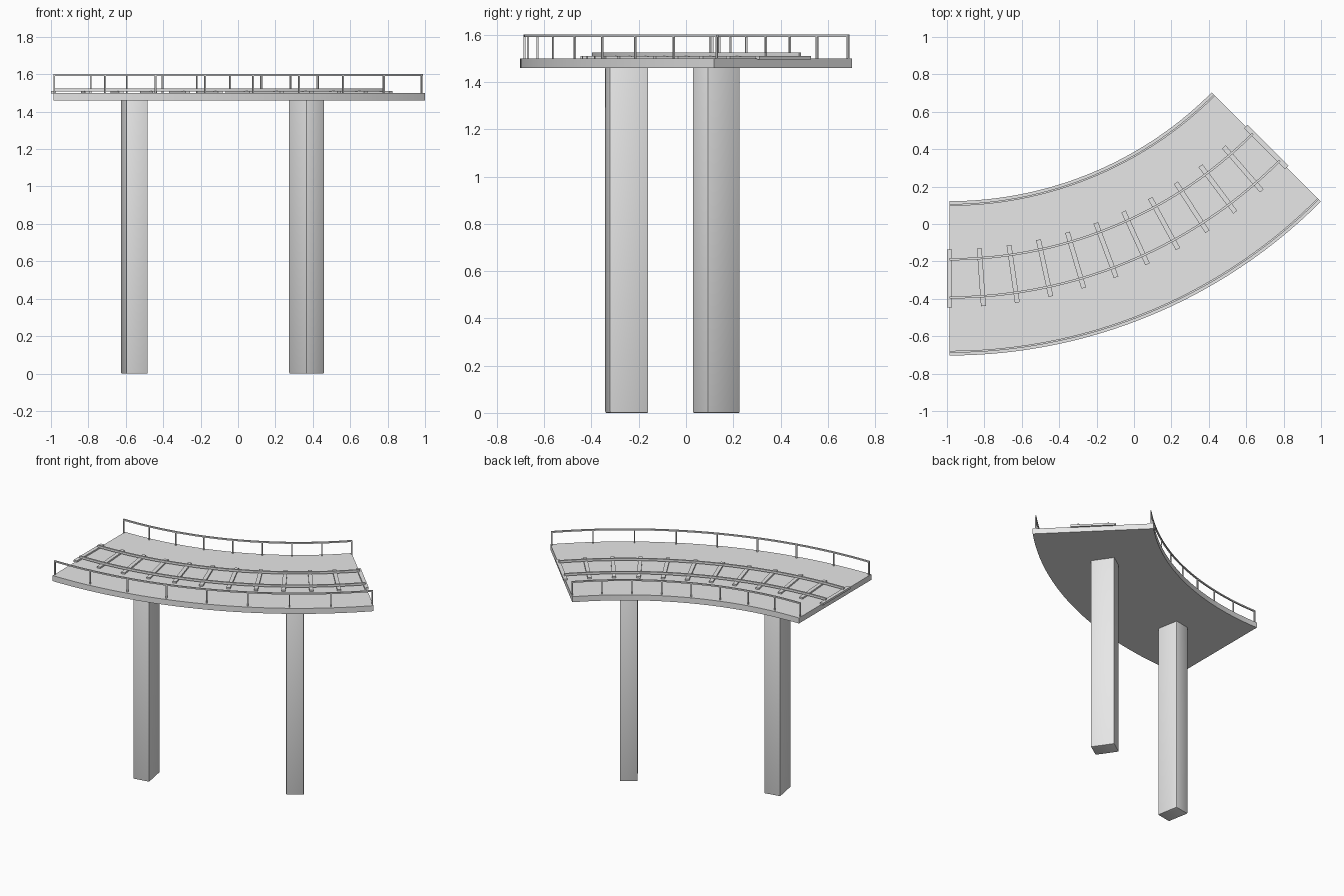
import bpy, bmesh, math
from mathutils import Matrix, Vector

if "Cube" in bpy.data.objects:
    bpy.data.objects.remove(bpy.data.objects["Cube"])

CX, CY = -0.987, 2.105          # centre of the curve
R_IN, R_OUT = 1.983, 2.808      # deck edges
R_MID = (R_IN + R_OUT) / 2
SWEEP = math.radians(45)
DECK_TOP = 1.50

grey = bpy.data.materials.new("concrete_grey")
grey.diffuse_color = (0.8, 0.8, 0.8, 1)
grey.use_nodes = True
grey.node_tree.nodes["Principled BSDF"].inputs["Base Color"].default_value = grey.diffuse_color


def on_arc(r, a, z):
    return Vector((CX + r * math.sin(a), CY - r * math.cos(a), z))


def finish(bm, name, smooth=False):
    bmesh.ops.recalc_face_normals(bm, faces=bm.faces)
    me = bpy.data.meshes.new(name)
    bm.to_mesh(me)
    bm.free()
    me.materials.append(grey)
    ob = bpy.data.objects.new(name, me)
    bpy.context.collection.objects.link(ob)
    if smooth:
        bpy.ops.object.select_all(action='DESELECT')
        ob.select_set(True)
        bpy.context.view_layer.objects.active = ob
        bpy.ops.object.shade_smooth_by_angle(angle=math.radians(30))
    return ob


def arc_beam(name, r0, r1, z0, z1, steps=40):
    """Rectangular section swept along the curve."""
    bm = bmesh.new()
    rings = []
    for i in range(steps + 1):
        a = SWEEP * i / steps
        rings.append([bm.verts.new(on_arc(r, a, z))
                      for r, z in ((r0, z0), (r1, z0), (r1, z1), (r0, z1))])
    for p, q in zip(rings, rings[1:]):
        for k in range(4):
            bm.faces.new((p[k], p[(k + 1) % 4], q[(k + 1) % 4], q[k]))
    bm.faces.new(rings[0])
    bm.faces.new(rings[-1])
    return finish(bm, name, smooth=True)


def add_box(bm, r, a, z0, z1, along, across):
    """Box turned to follow the curve at angle a."""
    m = (Matrix.Translation(on_arc(r, a, (z0 + z1) / 2))
         @ Matrix.Rotation(a, 4, 'Z')
         @ Matrix.Diagonal((along, across, z1 - z0, 1)))
    bmesh.ops.create_cube(bm, size=1, matrix=m)


# Curved deck
arc_beam("deck", R_IN, R_OUT, 1.46, DECK_TOP)

# Track rails
for name, off in (("inner_track_rail", -0.102), ("outer_track_rail", 0.102)):
    r = R_MID + off
    arc_beam(name, r - 0.006, r + 0.006, 1.509, 1.525)

# Sleepers
bm = bmesh.new()
for i in range(12):
    add_box(bm, R_MID, SWEEP * i / 11, DECK_TOP - 0.004, 1.511, 0.026, 0.31)
finish(bm, "sleepers")

# Guard rails with posts on both edges
for side, r in (("inner", R_IN + 0.02), ("outer", R_OUT - 0.02)):
    arc_beam(side + "_handrail", r - 0.005, r + 0.005, 1.592, 1.602)
    bm = bmesh.new()
    inset = 0.004 / r
    for i in range(9):
        a = inset + (SWEEP - 2 * inset) * i / 8
        add_box(bm, r, a, DECK_TOP - 0.004, 1.596, 0.008, 0.008)
    finish(bm, side + "_railing_posts")

# Support pillars
for name, deg in (("left_pillar", 10.4), ("right_pillar", 34.4)):
    bm = bmesh.new()
    add_box(bm, R_MID, math.radians(deg), 0, 1.465, 0.116, 0.165)
    bmesh.ops.bevel(bm, geom=bm.edges[:], offset=0.005, segments=2,
                    profile=0.5, affect='EDGES')
    finish(bm, name, smooth=True)
